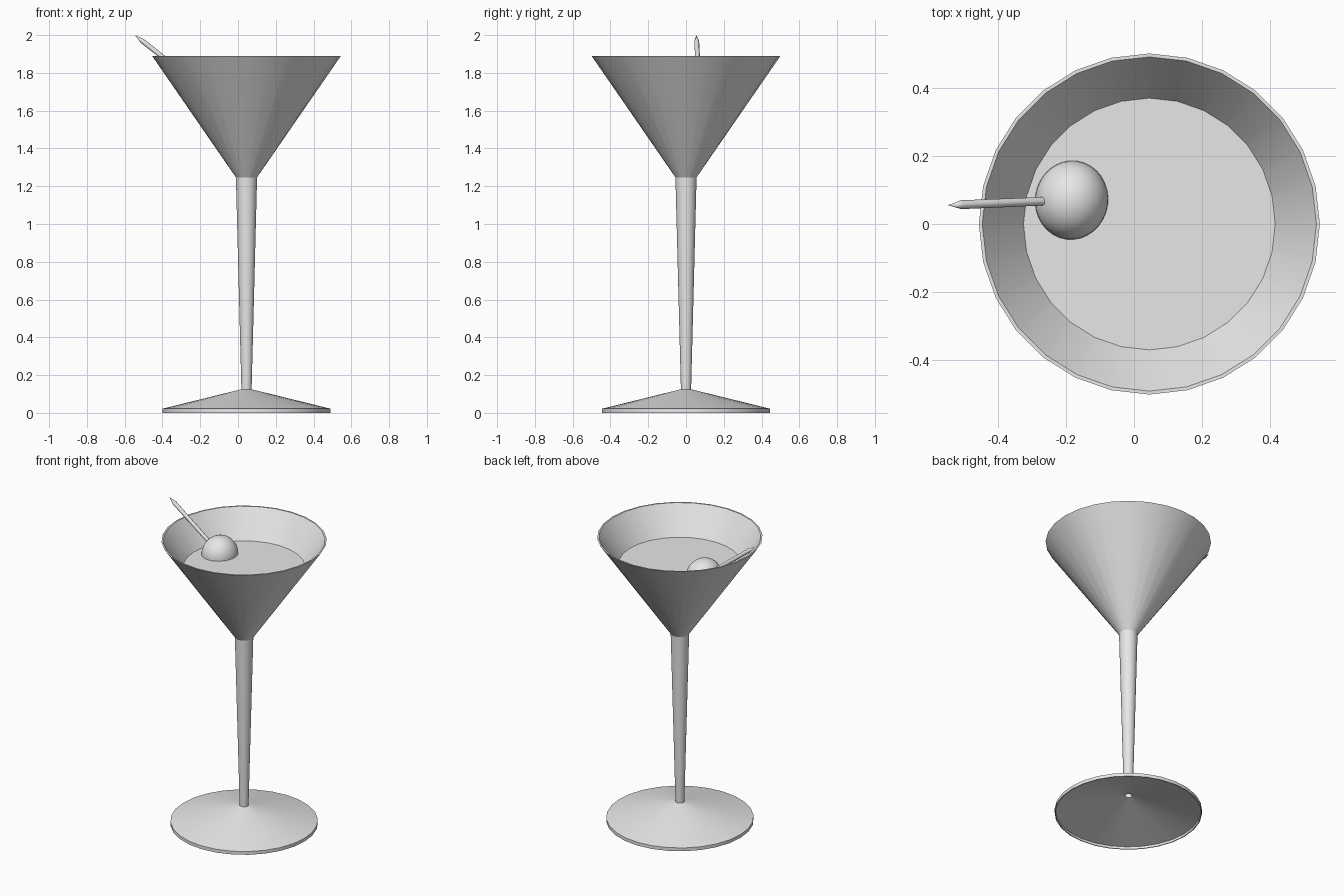
import bpy, bmesh, math
from mathutils import Vector, Matrix

if "Cube" in bpy.data.objects:
    bpy.data.objects.remove(bpy.data.objects["Cube"])

SIDES = 28
AXIS_X = 0.045          # the glass stands slightly right of centre

grey = bpy.data.materials.new("plain_grey")
grey.diffuse_color = (0.8, 0.8, 0.8, 1)
grey.use_nodes = True
grey.node_tree.nodes["Principled BSDF"].inputs["Base Color"].default_value = grey.diffuse_color


def finish(name, bm, angle=35):
    """Turn a bmesh into a smooth-by-angle object."""
    me = bpy.data.meshes.new(name)
    bm.to_mesh(me)
    bm.free()
    for p in me.polygons:
        p.use_smooth = True
    me.set_sharp_from_angle(angle=math.radians(angle))
    me.materials.append(grey)
    ob = bpy.data.objects.new(name, me)
    bpy.context.collection.objects.link(ob)
    return ob


def lathe(name, profile, sides=SIDES, matrix=None, angle=35):
    """Revolve (radius, height) points; a zero radius closes to a point."""
    bm = bmesh.new()
    rings = []
    for r, z in profile:
        if r == 0:
            rings.append([bm.verts.new((0, 0, z))] * sides)
        else:
            rings.append([bm.verts.new((r * math.cos(math.tau * i / sides),
                                        r * math.sin(math.tau * i / sides), z))
                          for i in range(sides)])
    for a, b in zip(rings, rings[1:]):
        for i in range(sides):
            j = (i + 1) % sides
            quad = list(dict.fromkeys((a[i], a[j], b[j], b[i])))
            bm.faces.new(quad)
    bm.transform(matrix or Matrix.Translation((AXIS_X, 0, 0)))
    return finish(name, bm, angle)


# Hollow foot: underside, lip, sloping top
lathe("foot", [(0.022, 0.119), (0.44, 0.016), (0.44, 0), (0.446, 0),
               (0.446, 0.022), (0.027, 0.125)])

# Tapered stem, open at the bottom
lathe("stem", [(0, 0.35), (0.024, 0.35), (0.022, 0.119), (0.027, 0.125),
               (0.056, 1.247)])

# Conical bowl with a thin rim
lathe("bowl", [(0.056, 1.247), (0.5, 1.89), (0.49, 1.89), (0.046, 1.247),
               (0, 1.247)])

# Drink surface
lathe("drink", [(0.371, 1.715), (0, 1.715)])

# Olive, half sunk in the drink
olive_centre = Vector((-0.183, 0.07, 1.714))
bm = bmesh.new()
bmesh.ops.create_uvsphere(bm, u_segments=32, v_segments=20, radius=1)
bm.transform(Matrix.Translation(olive_centre) @ Matrix.Rotation(math.radians(-8), 4, 'Z')
             @ Matrix.Diagonal((0.107, 0.116, 0.115, 1)))
finish("olive", bm)

# Pointed cocktail pick running from the olive over the rim
tip = Vector((-0.546, 0.055, 2.0))
direction = tip - olive_centre
length = direction.length
place = Matrix.Translation(olive_centre) @ direction.to_track_quat('Z', 'Y').to_matrix().to_4x4()
lathe("cocktail_pick", [(0, 0), (0.012, 0), (0.013, length - 0.05), (0, length)],
      sides=8, matrix=place, angle=50)
